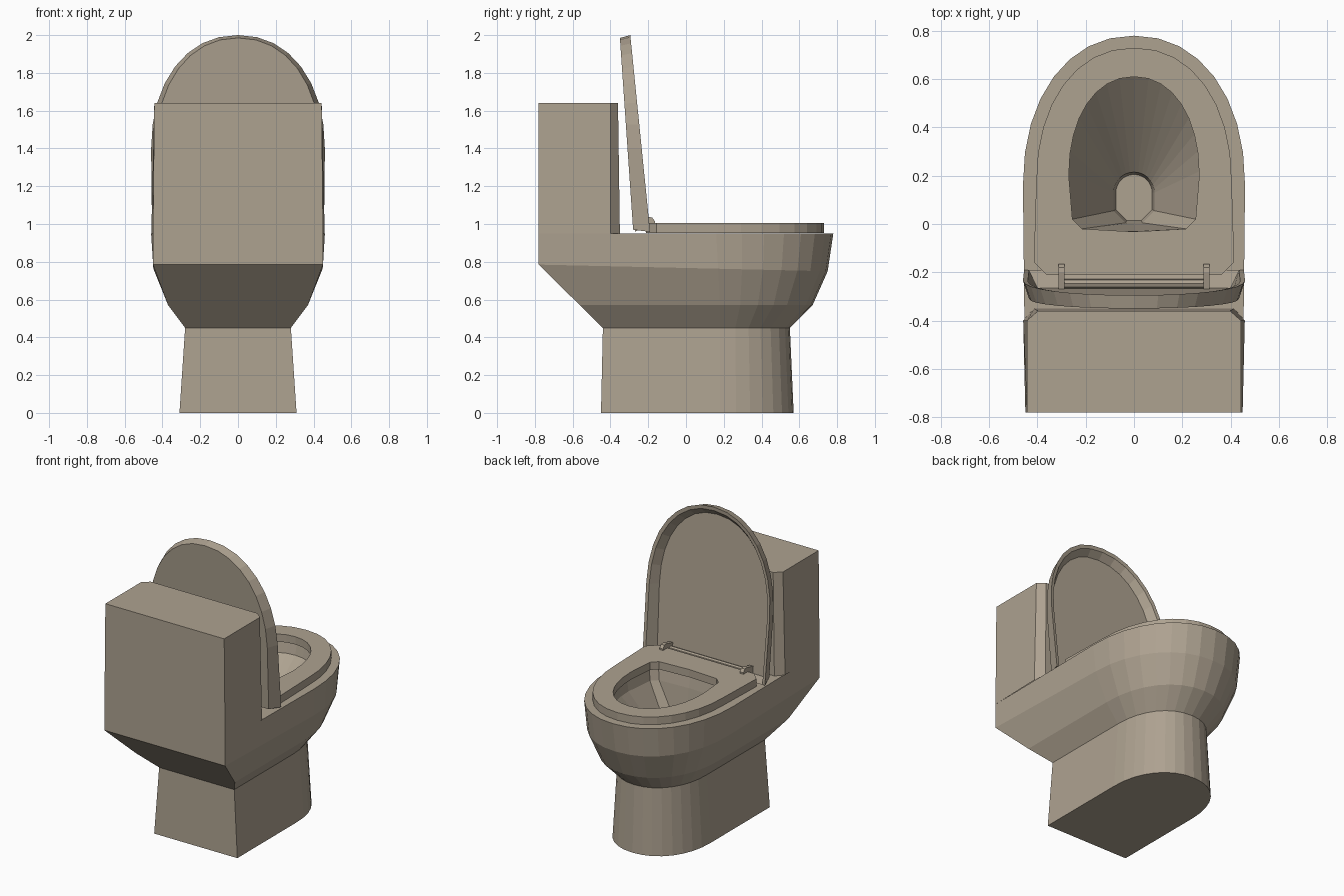
import bpy, bmesh, math

if "Cube" in bpy.data.objects:
    bpy.data.objects.remove(bpy.data.objects["Cube"])

# one stone-coloured ceramic material
ceramic = bpy.data.materials.new("warm grey ceramic")
ceramic.diffuse_color = (0.42, 0.36, 0.28, 1)
ceramic.use_nodes = True
ceramic.node_tree.nodes["Principled BSDF"].inputs["Base Color"].default_value = ceramic.diffuse_color


def outline(hw, yb, ym, yf, bw=None, c=0.0, bulge=0.0, n=16, p=2.15):
    """D-shaped outline: flat back (with chamfer c), straight sides to ym, round front."""
    bw = hw if bw is None else bw
    pts = [(-bw, yb + c), (-bw + c, yb), (0, yb - bulge), (bw - c, yb), (bw, yb + c)]
    for i in range(n + 1):
        a = math.pi * i / n
        co, si = math.cos(a), math.sin(a)
        x = math.copysign(abs(co) ** (2 / p), co) if abs(co) > 1e-6 else 0
        pts.append((hw * x, ym + (yf - ym) * abs(si) ** (2 / p) if si > 1e-6 else ym))
    return pts


def loft(name, rings, cap_start=True, cap_end=True, closed=False):
    """Skin a list of equal-length rings of 3D points."""
    bm = bmesh.new()
    vr = [[bm.verts.new(p) for p in r] for r in rings]
    pairs = list(zip(vr, vr[1:])) + ([(vr[-1], vr[0])] if closed else [])
    for a, b in pairs:
        for i in range(len(a)):
            j = (i + 1) % len(a)
            bm.faces.new((a[i], a[j], b[j], b[i]))
    if cap_start and not closed:
        bm.faces.new(vr[0][::-1])
    if cap_end and not closed:
        bm.faces.new(vr[-1])
    bmesh.ops.remove_doubles(bm, verts=bm.verts, dist=0.0005)
    bmesh.ops.recalc_face_normals(bm, faces=bm.faces)
    me = bpy.data.meshes.new(name)
    bm.to_mesh(me)
    bm.free()
    me.materials.append(ceramic)
    ob = bpy.data.objects.new(name, me)
    bpy.context.collection.objects.link(ob)
    return ob


def flat(pts, z, z_front=None):
    """Lift an outline to height z, optionally tilting towards the front."""
    zf = z if z_front is None else z_front
    lo, hi = min(p[1] for p in pts), max(p[1] for p in pts)
    return [(x, y, z + (zf - z) * (y - lo) / (hi - lo)) for x, y in pts]


# pedestal and bowl in one skin: up the outside, over the rim, down to the drain
loft("pedestal_and_bowl", [
    flat(outline(0.31, -0.45, 0.18, 0.57), 0),
    flat(outline(0.28, -0.44, 0.18, 0.55), 0.45),
    flat(outline(0.37, -0.562, 0.18, 0.67), 0.57),
    flat(outline(0.448, -0.78, 0.17, 0.75, bw=0.45), 0.785, 0.75),
    flat(outline(0.46, -0.78, 0.16, 0.78, bw=0.45), 0.95),
    flat(outline(0.285, -0.03, 0.22, 0.625, bw=0.265, c=0.04, bulge=0.015), 0.95),
    flat(outline(0.275, -0.02, 0.22, 0.61, bw=0.255, c=0.04, bulge=0.01), 0.88),
    flat(outline(0.085, 0.005, 0.13, 0.215, c=0.05, p=2), 0.56),
    flat(outline(0.075, 0.015, 0.13, 0.205, c=0.045, p=2), 0.50),
])

# tank with chamfered front corners
def tank_ring(bw, fw, yf, z):
    return [(-bw, -0.78, z), (bw, -0.78, z), (fw, -0.40, z), (fw - 0.045, yf, z),
            (-fw + 0.045, yf, z), (-fw, -0.40, z)]

loft("tank", [tank_ring(0.45, 0.459, -0.35, 0.95),
              tank_ring(0.443, 0.443, -0.36, 1.64)], cap_start=False)

# seat ring
outer = outline(0.405, -0.212, 0.17, 0.73, bw=0.415, c=0.055)
inner = outline(0.27, -0.02, 0.2, 0.61, bw=0.255, c=0.04, bulge=0.012)
loft("seat", [flat(outer, 0.953), flat(outer, 1.005),
              flat(inner, 1.005), flat(inner, 0.953)], closed=True)


# raised lid: hollow shell leaning back against the tank
def lid_ring(hw, bw, low, high):
    pts = outline(hw, 0, 0.42, 1, bw=bw)
    return [(x, low[0] + (high[0] - low[0]) * t, low[1] + (high[1] - low[1]) * t)
            for x, t in pts]

loft("lid", [
    lid_ring(0.435, 0.425, (-0.28, 0.97), (-0.35, 1.985)),
    lid_ring(0.46, 0.455, (-0.19, 0.958), (-0.295, 2.0)),
    lid_ring(0.44, 0.435, (-0.192, 0.959), (-0.297, 1.975)),
    lid_ring(0.405, 0.40, (-0.266, 0.972), (-0.335, 1.935)),
])

# hinge rod behind the seat
rod = [[(x, -0.247 + 0.02 * math.cos(a), 0.985 + 0.02 * math.sin(a))
        for a in [math.pi * k / 4 for k in range(8)]] for x in (-0.29, 0.29)]
loft("hinge_rod", rod)

# two hinge arms, side profile extruded across x
profile = [(-0.27, 0.96), (-0.165, 1.0), (-0.165, 1.015), (-0.18, 1.035), (-0.20, 1.037), (-0.27, 1.02)]
for side, s in (("left", -1), ("right", 1)):
    loft("hinge_" + side, [[(s * 0.3 + dx, y, z) for y, z in profile]
                           for dx in (-0.013, 0.013)])
